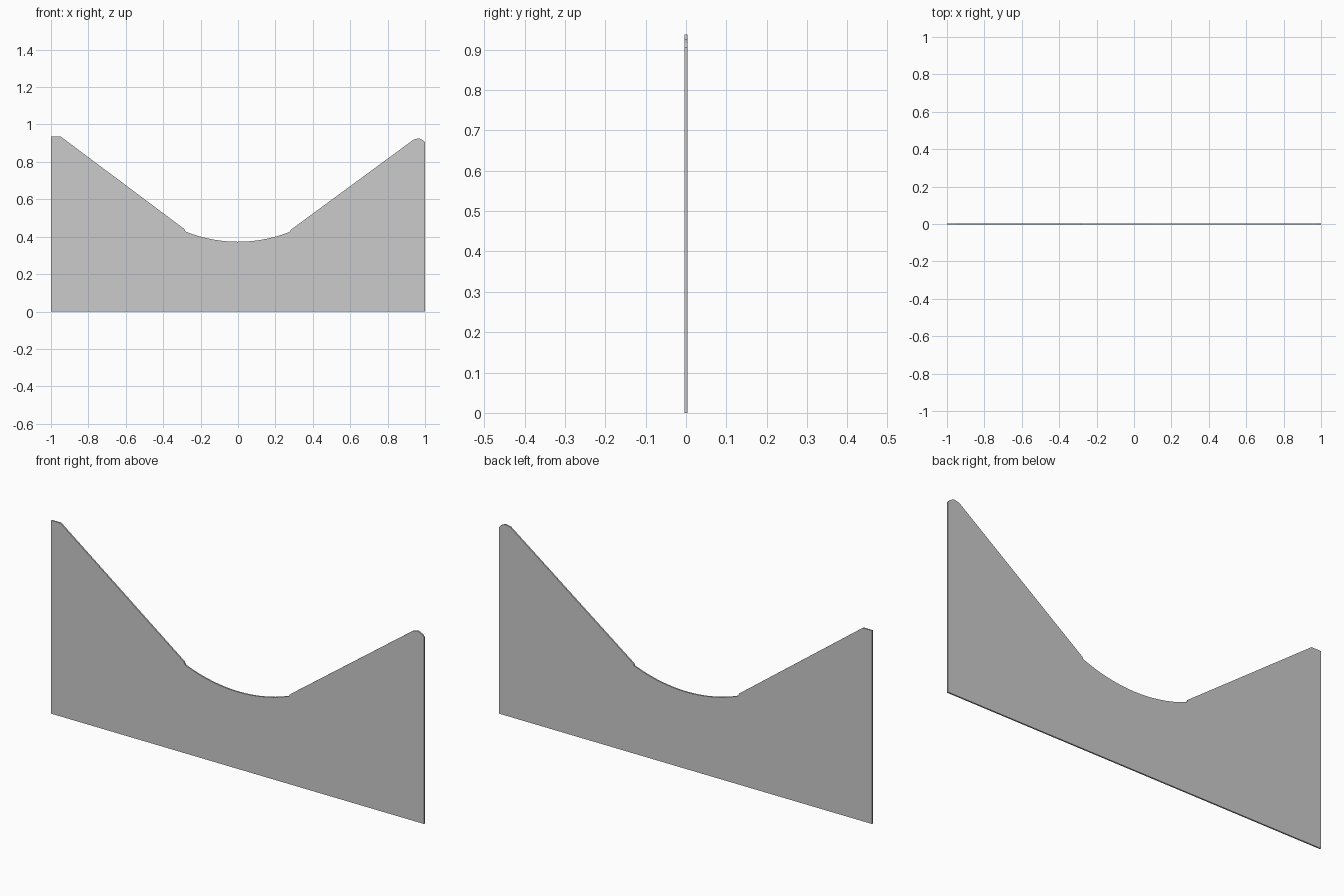
import bpy, bmesh, math

if "Cube" in bpy.data.objects:
    bpy.data.objects.remove(bpy.data.objects["Cube"])

HALF_THICK = 0.0035


def arc(cx, cz, r, a0, a1, n):
    """Points along an arc in the xz plane, angles in degrees."""
    step = (a1 - a0) / n
    return [(cx + r * math.cos(math.radians(a0 + i * step)),
             cz + r * math.sin(math.radians(a0 + i * step))) for i in range(n + 1)]


def extruded_panel(name, outline, half):
    """Flat panel from an xz outline, extruded along y."""
    bm = bmesh.new()
    face = bm.faces.new([bm.verts.new((x, -half, z)) for x, z in outline])
    res = bmesh.ops.extrude_face_region(bm, geom=[face], use_keep_orig=True)
    verts = [g for g in res["geom"] if isinstance(g, bmesh.types.BMVert)]
    bmesh.ops.translate(bm, verts=verts, vec=(0, 2 * half, 0))
    bmesh.ops.recalc_face_normals(bm, faces=bm.faces)
    mesh = bpy.data.meshes.new(name)
    bm.to_mesh(mesh)
    bm.free()
    obj = bpy.data.objects.new(name, mesh)
    bpy.context.collection.objects.link(obj)
    return obj


# Base and right edge with its rounded top corner
outline = [(-1, 0), (1, 0), (1, 0.905), (0.99, 0.916), (0.968, 0.926), (0.94, 0.92)]

# Right slope, small step, then the shallow dip running right to left
outline += [(0.285, 0.439), (0.279, 0.434)]
dip_radius = 0.75
outline += arc(0, 0.373 + dip_radius, dip_radius, 291.5, 248, 14)

# Small step, left slope and square left corner
outline += [(-0.288, 0.442), (-0.95, 0.937), (-1, 0.937)]

extruded_panel("valley_panel", outline, HALF_THICK)
